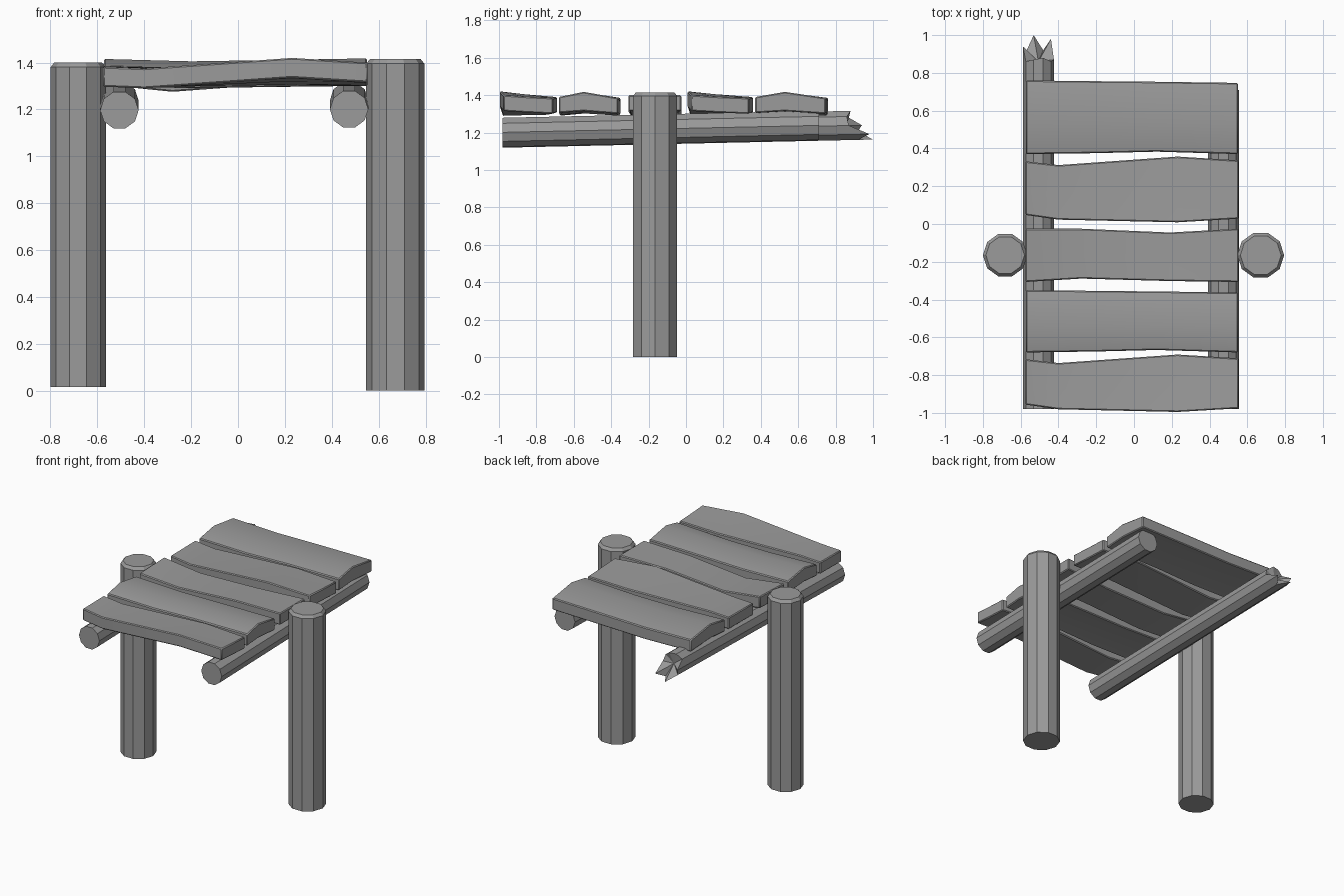
import bpy, bmesh
from math import cos, sin, pi, radians

if "Cube" in bpy.data.objects:
    bpy.data.objects.remove(bpy.data.objects["Cube"])

SIDES = 10

# Dark grey weathered wood
wood = bpy.data.materials.new("dark_grey_wood")
wood.diffuse_color = (0.325, 0.325, 0.325, 1)
wood.use_nodes = True
wood.node_tree.nodes["Principled BSDF"].inputs["Base Color"].default_value = wood.diffuse_color


def loft(name, rings, tip=None, bevel=0.0):
    """Skin a list of equal rings; close the end with a cap, or a fan to tip."""
    bm = bmesh.new()
    vs = [[bm.verts.new(p) for p in r] for r in rings]
    n = len(rings[0])
    for a, b in zip(vs, vs[1:]):
        for i in range(n):
            j = (i + 1) % n
            bm.faces.new((a[i], a[j], b[j], b[i]))
    bm.faces.new(vs[0])
    if tip:
        t = bm.verts.new(tip)
        for i in range(n):
            bm.faces.new((vs[-1][i], vs[-1][(i + 1) % n], t))
    else:
        bm.faces.new(vs[-1])
    bmesh.ops.recalc_face_normals(bm, faces=bm.faces)
    if bevel:
        sharp = [e for e in bm.edges if e.calc_face_angle(0) > pi / 3]
        bmesh.ops.bevel(bm, geom=sharp, offset=bevel, segments=1, affect='EDGES', profile=0.5)
    me = bpy.data.meshes.new(name)
    bm.to_mesh(me)
    bm.free()
    me.materials.append(wood)
    if bevel:
        me.shade_smooth()
        me.set_sharp_from_angle(angle=radians(35))
    ob = bpy.data.objects.new(name, me)
    bpy.context.collection.objects.link(ob)


def circle(r):
    return [(r * cos(2 * pi * k / SIDES), r * sin(2 * pi * k / SIDES)) for k in range(SIDES)]


# Upright posts with a chamfered top
def post(name, x, r, z0, z1):
    levels = [(z0, r), (z1 - 0.02, r), (z1, r - 0.016)]
    loft(name, [[(x + u, -0.165 + v, z) for u, v in circle(q)] for z, q in levels])


post("left_post", -0.682, 0.118, 0.015, 1.40)
post("right_post", 0.671, 0.124, 0.0, 1.415)


# Horizontal logs, rising slightly towards the back
def log(name, x, z, ends, tip_y=None):
    def ring(ys):
        return [(x + u, y, z + 0.022 * (y + 0.98) + v) for (u, v), y in zip(circle(0.082), ys)]
    tip = (x, tip_y, z + 0.04) if tip_y else None
    loft(name, [ring([-0.98] * SIDES), ring([0.70] * SIDES), ring(ends)], tip)


log("left_splintered_log", -0.506, 1.197,
    [0.87, 0.86, 0.88, 0.87, 0.86, 0.94, 0.91, 1.0, 0.92, 0.98], 0.86)
log("right_log", 0.474, 1.201, [0.71] * SIDES)


# Warped planks: stations of (x, front y, back y, front z, back z) along the length
def plank(name, stations, crown=0.0, thick=0.085):
    rings = []
    for x, yf, yb, zf, zb in stations:
        ym, zm = yf + 0.42 * (yb - yf), (zf + zb) / 2 + crown
        top = [(x, yf, zf), (x, ym, zm), (x, yb, zb)]
        low = [(x, y, z - thick) for x, y, z in reversed(top)]
        low[1] = (x, ym, zm - thick - crown * 0.6)
        rings.append(top + low)
    loft(name, rings, bevel=0.006)


# Two wavy planks share one shape; w widens the second one
for name, y, w in (("plank_1", -0.846, 0.0), ("plank_4", 0.18, 0.022)):
    plank(name, [
        (-0.575, y - 0.11 - w, y + 0.13 + w, 1.382, 1.385),
        (-0.40, y - 0.135 - w, y + 0.11 + w, 1.375, 1.38),
        (0.23, y - 0.149 - w, y + 0.155 + w, 1.42, 1.39),
        (0.553, y - 0.13 - w, y + 0.135 + w, 1.40, 1.385)])

# Two crowned planks
for name, f, b in (("plank_2", -0.68, -0.35), ("plank_5", 0.37, 0.76)):
    plank(name, [
        (-0.572, f, b, 1.385, 1.385),
        (-0.20, f + 0.005, b - 0.004, 1.375, 1.375),
        (0.12, f + 0.013, b - 0.007, 1.38, 1.38),
        (0.55, f, b - 0.013, 1.39, 1.385)], crown=0.03)

# Sagging middle plank
plank("plank_3", [
    (-0.575, -0.307, -0.025, 1.39, 1.40),
    (-0.28, -0.289, -0.025, 1.36, 1.365),
    (0.19, -0.302, -0.045, 1.395, 1.39),
    (0.553, -0.307, -0.025, 1.40, 1.40)])
